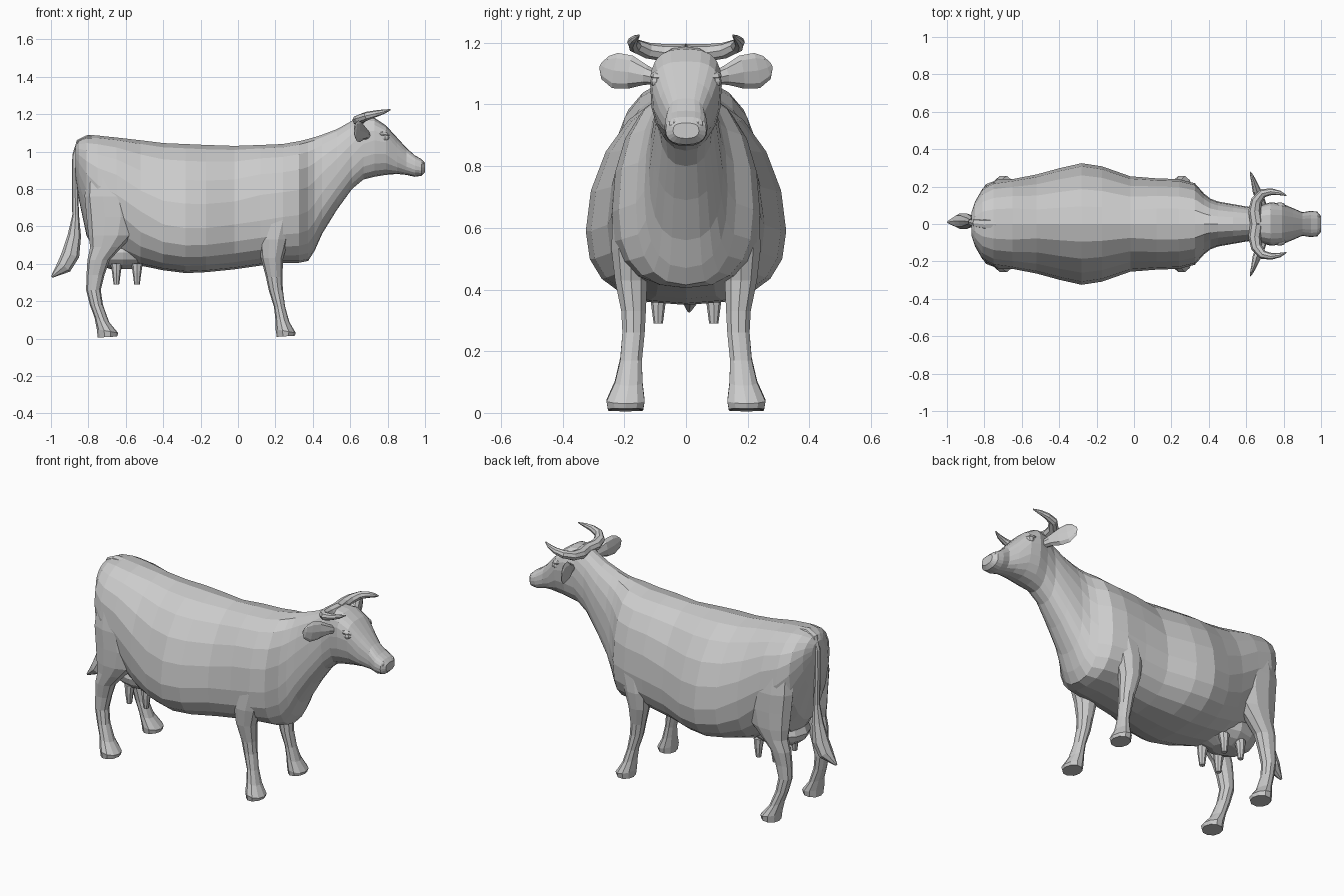
import bpy, bmesh
from math import sin, cos, pi, copysign
from mathutils import Vector


def loft(name, rings, mirror=False):
    """Skin a list of equal-length rings, cap both ends, optionally mirror over y."""
    bm = bmesh.new()
    rows = [[bm.verts.new(p) for p in ring] for ring in rings]
    n = len(rows[0])
    for a, b in zip(rows, rows[1:]):
        for i in range(n):
            j = (i + 1) % n
            bm.faces.new((a[i], a[j], b[j], b[i]))
    bm.faces.new(rows[0])
    bm.faces.new(rows[-1])
    bmesh.ops.recalc_face_normals(bm, faces=bm.faces)
    me = bpy.data.meshes.new(name)
    bm.to_mesh(me)
    bm.free()
    ob = bpy.data.objects.new(name, me)
    bpy.context.collection.objects.link(ob)
    if mirror:
        mod = ob.modifiers.new("mirror", 'MIRROR')
        mod.use_axis = (False, True, False)
        mod.use_mirror_merge = False
    return ob


def power(v, p):
    return copysign(abs(v) ** p, v)


def section(x, bottom, top, w, mid, p_up, p_low, n=20):
    """Upright cross-section, widest at height mid; a low p is boxy, a high p is tapered."""
    ring = []
    for i in range(n):
        t = 2 * pi * i / n
        p = p_up if sin(t) > 0 else p_low
        s = power(sin(t), p)
        ring.append((x, w * power(cos(t), p), mid + s * ((top - mid) if s > 0 else (mid - bottom))))
    return ring


def flat_ring(x, y, z, rx, ry, n=10, tilt=0.0):
    """Horizontal ring for the legs."""
    return [(x + rx * cos(2 * pi * i / n), y + ry * sin(2 * pi * i / n),
             z + tilt * cos(2 * pi * i / n)) for i in range(n)]


def tube(path, up, n=8):
    """Rings along a path of (x, y, z, side radius, up radius)."""
    pts = [Vector(p[:3]) for p in path]
    rings = []
    for k, p in enumerate(path):
        d = (pts[min(k + 1, len(pts) - 1)] - pts[max(k - 1, 0)]).normalized()
        side = d.cross(Vector(up)).normalized()
        v = side.cross(d)
        rings.append([pts[k] + side * p[3] * cos(2 * pi * i / n) + v * p[4] * sin(2 * pi * i / n)
                      for i in range(n)])
    return rings


def ball(name, loc, scale, mirror=False, seg=10, tilt=0.0):
    """Low-poly ellipsoid."""
    x, y, z = loc
    rings = []
    for k in range(1, seg // 2 + 2):
        a = pi * k / (seg // 2 + 2)
        rings.append(flat_ring(x, y, z + scale[2] * cos(a), scale[0] * sin(a),
                               scale[1] * sin(a), seg, tilt * sin(a)))
    return loft(name, rings, mirror)


# trunk: x, bottom, top, half width, height of widest point
rump = [
    (-0.87, 0.88, 1.03, 0.06, 0.97), (-0.85, 0.74, 1.06, 0.12, 0.94),
    (-0.81, 0.55, 1.08, 0.19, 0.88), (-0.75, 0.45, 1.085, 0.225, 0.82),
    (-0.65, 0.42, 1.075, 0.24, 0.77),
]
belly = [
    (-0.52, 0.39, 1.06, 0.265, 0.68), (-0.40, 0.365, 1.045, 0.298, 0.61),
    (-0.28, 0.35, 1.04, 0.325, 0.59), (-0.17, 0.355, 1.035, 0.308, 0.59),
    (-0.02, 0.37, 1.03, 0.255, 0.61),
]
shoulder = [
    (0.12, 0.39, 1.035, 0.244, 0.63), (0.24, 0.405, 1.04, 0.24, 0.65),
    (0.325, 0.405, 1.055, 0.218, 0.66), (0.375, 0.415, 1.067, 0.162, 0.68),
    (0.41, 0.47, 1.077, 0.135, 0.72), (0.45, 0.56, 1.09, 0.12, 0.78),
    (0.53, 0.69, 1.12, 0.106, 0.88), (0.61, 0.80, 1.165, 0.092, 0.98),
]
head = [
    (0.67, 0.85, 1.188, 0.10, 1.04), (0.73, 0.865, 1.18, 0.116, 1.06),
    (0.79, 0.875, 1.14, 0.11, 1.05), (0.85, 0.88, 1.075, 0.085, 0.98),
    (0.90, 0.875, 1.02, 0.063, 0.945), (0.945, 0.865, 0.98, 0.07, 0.925),
    (0.98, 0.87, 0.96, 0.066, 0.915), (1.0, 0.89, 0.94, 0.042, 0.915),
]
rings = []
for part, up, low in ((rump, 0.9, 1.15), (belly, 1.05, 0.82), (shoulder, 0.92, 0.82), (head, 0.72, 0.85)):
    rings += [section(*s, up, low) for s in part]
loft("body_neck_and_head", rings)

# legs: x, y, z, x radius, y radius
front = [
    (0.255, 0.196, 0.012, 0.048, 0.06), (0.255, 0.196, 0.04, 0.054, 0.065),
    (0.237, 0.186, 0.10, 0.038, 0.047), (0.222, 0.178, 0.17, 0.03, 0.037),
    (0.202, 0.17, 0.26, 0.038, 0.038), (0.193, 0.17, 0.33, 0.044, 0.042),
    (0.182, 0.178, 0.43, 0.06, 0.055), (0.19, 0.18, 0.53, 0.08, 0.065),
    (0.21, 0.172, 0.63, 0.095, 0.07), (0.23, 0.15, 0.74, 0.07, 0.055),
]
hind = [
    (-0.698, 0.196, 0.008, 0.052, 0.06), (-0.698, 0.196, 0.04, 0.057, 0.065),
    (-0.728, 0.186, 0.10, 0.039, 0.047), (-0.757, 0.178, 0.18, 0.035, 0.037),
    (-0.773, 0.17, 0.26, 0.039, 0.038), (-0.762, 0.17, 0.34, 0.048, 0.042),
    (-0.745, 0.175, 0.42, 0.06, 0.05), (-0.705, 0.178, 0.49, 0.085, 0.056),
    (-0.68, 0.176, 0.55, 0.12, 0.066), (-0.67, 0.172, 0.65, 0.14, 0.072),
    (-0.68, 0.168, 0.76, 0.14, 0.075), (-0.69, 0.15, 0.90, 0.12, 0.07),
]
for name, rows in (("front_legs", front), ("hind_legs", hind)):
    loft(name, [flat_ring(*r, tilt=(0.003, -0.01, -0.012)[k] if k < 3 else 0)
                for k, r in enumerate(rows)], True)

# udder and teats
ball("udder", (-0.615, 0, 0.46), (0.18, 0.145, 0.095), seg=12)
for x, label in ((-0.65, "rear"), (-0.54, "front")):
    loft(label + "_teats", [flat_ring(x, 0.085, 0.40, 0.03, 0.03, 8),
                            flat_ring(x, 0.09, 0.35, 0.023, 0.023, 8),
                            flat_ring(x, 0.09, 0.29, 0.015, 0.015, 8)], True)

# tail with hair tuft
tail = [
    (-0.74, 0, 1.065, 0.03, 0.02), (-0.80, 0, 1.07, 0.028, 0.02),
    (-0.845, 0.005, 1.05, 0.024, 0.02), (-0.868, 0.01, 0.98, 0.02, 0.018),
    (-0.872, 0.012, 0.84, 0.018, 0.016), (-0.868, 0.014, 0.66, 0.018, 0.018),
    (-0.875, 0.015, 0.55, 0.028, 0.036), (-0.895, 0.015, 0.45, 0.042, 0.048),
    (-0.93, 0.015, 0.385, 0.042, 0.042), (-0.995, 0.01, 0.33, 0.006, 0.006),
]
loft("tail", tube(tail, (-0.7, 0, 0.3)))

# horns, sweeping out and then forward
horn = [
    (0.655, 0.0, 1.17, 0.034, 0.027), (0.645, 0.07, 1.168, 0.034, 0.028),
    (0.655, 0.125, 1.175, 0.03, 0.026), (0.69, 0.165, 1.19, 0.024, 0.023),
    (0.735, 0.173, 1.202, 0.018, 0.018), (0.78, 0.166, 1.213, 0.012, 0.012),
    (0.815, 0.152, 1.224, 0.003, 0.003),
]
loft("horns", tube(horn, (0, 0, 1)), True)

# ears: thin leaf shapes
ear = [
    (0.69, 0.09, 1.085, 0.022, 0.02), (0.675, 0.13, 1.095, 0.024, 0.032),
    (0.655, 0.18, 1.105, 0.022, 0.054), (0.64, 0.23, 1.11, 0.014, 0.058),
    (0.628, 0.262, 1.12, 0.008, 0.04), (0.622, 0.277, 1.128, 0.003, 0.01),
]
loft("ears", tube(ear, (0, 0, 1)), True)

# eyes with brow, nostrils
ball("eyes", (0.785, 0.096, 1.075), (0.025, 0.02, 0.02), True, 8)
ball("brows", (0.775, 0.088, 1.093), (0.036, 0.028, 0.016), True, 8, -0.006)
ball("nostrils", (0.975, 0.04, 0.935), (0.02, 0.02, 0.02), True, 8)
